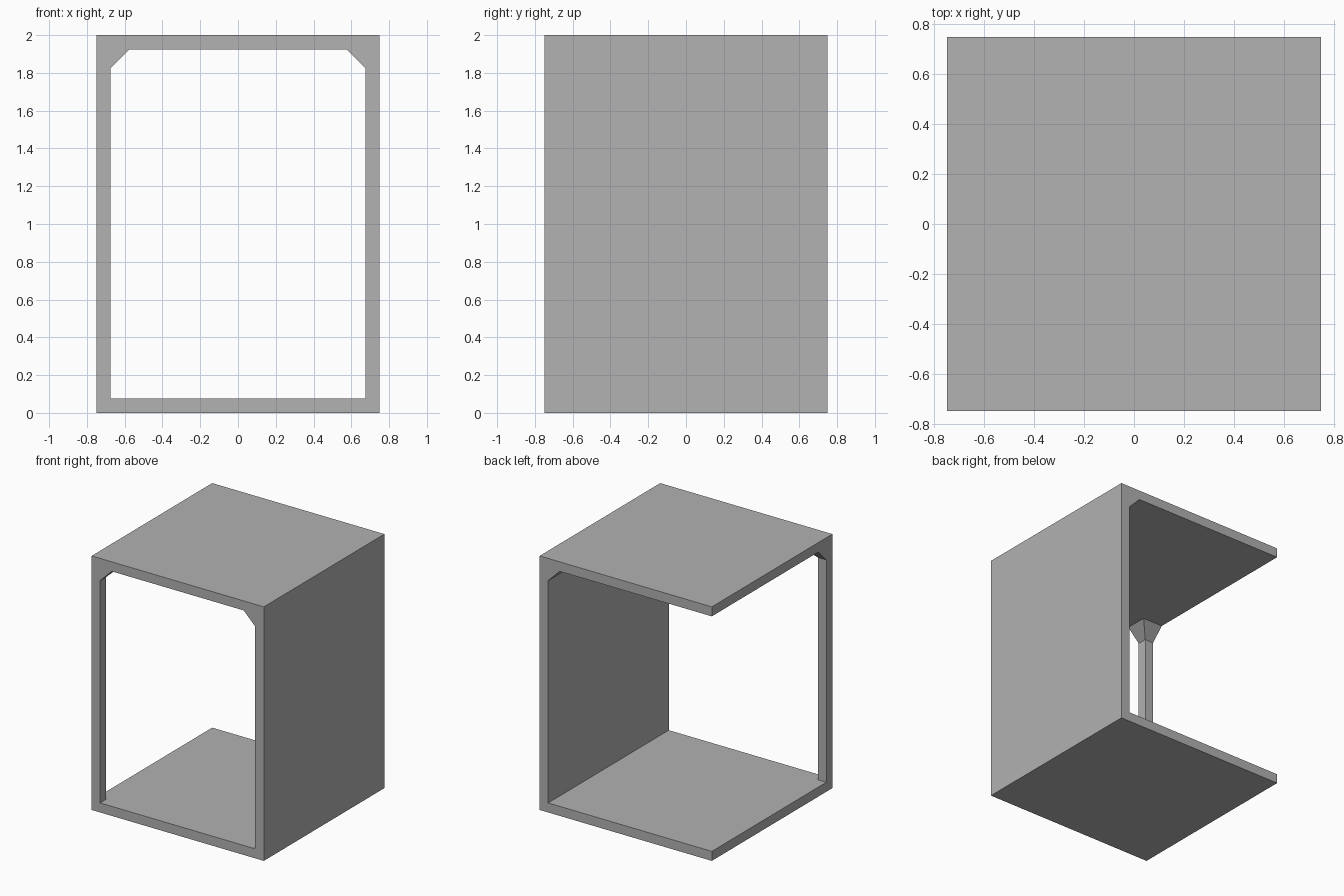
import bpy
import bmesh

cube = bpy.data.objects.get("Cube")
if cube:
    bpy.data.objects.remove(cube, do_unlink=True)

HALF = 0.75        # half width and half depth
HEIGHT = 2.0
THICK = 0.075      # slab, wall and post thickness
FLARE = 0.1        # chamfer under the ceiling
INNER = HALF - THICK
CEILING = HEIGHT - THICK

# Single plain grey
grey = bpy.data.materials.new("plain_grey")
grey.use_nodes = True
colour = (0.445, 0.445, 0.445, 1)
grey.diffuse_color = colour
grey.node_tree.nodes["Principled BSDF"].inputs["Base Color"].default_value = colour


def finish(bm, name):
    bmesh.ops.recalc_face_normals(bm, faces=bm.faces)
    mesh = bpy.data.meshes.new(name)
    bm.to_mesh(mesh)
    bm.free()
    mesh.materials.append(grey)
    obj = bpy.data.objects.new(name, mesh)
    bpy.context.collection.objects.link(obj)
    return obj


def extruded_profile(name, points):
    """Closed x-z profile extruded from front to back."""
    bm = bmesh.new()
    face = bm.faces.new([bm.verts.new((x, -HALF, z)) for x, z in points])
    new = bmesh.ops.extrude_face_region(bm, geom=[face])["geom"]
    verts = [v for v in new if isinstance(v, bmesh.types.BMVert)]
    bmesh.ops.translate(bm, verts=verts, vec=(0, 2 * HALF, 0))
    return finish(bm, name)


def corner_loft(name, sections):
    """Square sections (size, z) lofted from the open front corner."""
    bm = bmesh.new()
    rings = []
    for size, z in sections:
        a, b = -HALF, -HALF + size
        rings.append([bm.verts.new((x, y, z)) for x, y in ((a, a), (b, a), (b, b), (a, b))])
    for low, high in zip(rings, rings[1:]):
        for i in range(4):
            j = (i + 1) % 4
            bm.faces.new((low[i], low[j], high[j], high[i]))
    bm.faces.new(rings[0])
    bm.faces.new(rings[-1])
    return finish(bm, name)


# Floor, solid side wall and ceiling in one C-shaped shell, chamfered under the ceiling
extruded_profile("floor_wall_ceiling_shell", [
    (-HALF, 0), (HALF, 0), (HALF, HEIGHT), (-HALF, HEIGHT),
    (-HALF, CEILING), (INNER - FLARE, CEILING), (INNER, CEILING - FLARE),
    (INNER, THICK), (-HALF, THICK),
])

# Corner post with a flared head
corner_loft("front_corner_post", [
    (THICK, THICK), (THICK, CEILING - FLARE), (THICK + FLARE, CEILING),
])
